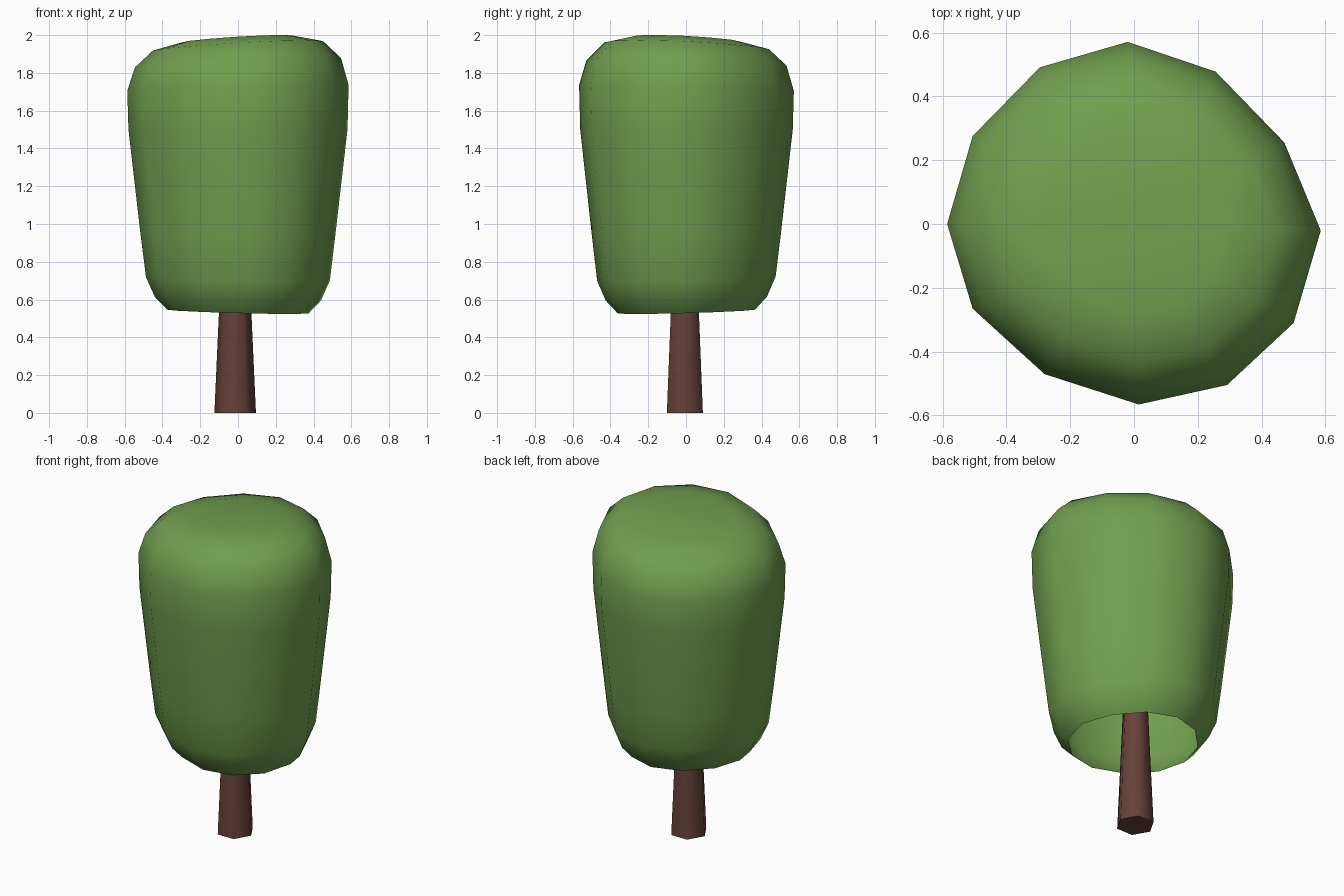
import bpy, bmesh, math

if "Cube" in bpy.data.objects:
    bpy.data.objects.remove(bpy.data.objects["Cube"])


def material(name, rgb):
    m = bpy.data.materials.new(name)
    m.diffuse_color = (*rgb, 1)
    m.use_nodes = True
    m.node_tree.nodes["Principled BSDF"].inputs["Base Color"].default_value = m.diffuse_color
    return m


def loft(name, rings, mat, cap_bottom, cap_top):
    """Skin a stack of equal-length rings of points into one object."""
    bm = bmesh.new()
    loops = [[bm.verts.new(p) for p in ring] for ring in rings]
    n = len(loops[0])
    for a, b in zip(loops, loops[1:]):
        for i in range(n):
            j = (i + 1) % n
            bm.faces.new((a[i], a[j], b[j], b[i]))
    if cap_bottom:
        bm.faces.new(loops[0][::-1])
    if cap_top:
        bm.faces.new(loops[-1])
    me = bpy.data.meshes.new(name)
    bm.to_mesh(me)
    bm.free()
    me.materials.append(mat)
    ob = bpy.data.objects.new(name, me)
    bpy.context.collection.objects.link(ob)
    bpy.ops.object.select_all(action='DESELECT')
    ob.select_set(True)
    bpy.context.view_layer.objects.active = ob
    bpy.ops.object.shade_smooth_by_angle(angle=math.radians(62))
    return ob


leaf = material("leaf green", (0.163, 0.342, 0.078))
bark = material("bark brown", (0.133, 0.053, 0.040))

# Crown: slightly irregular twelve-sided outline (angle, radius factor)
outline = [(-2, 1.0), (28.5, .915), (61.8, .925), (92, .975), (121, .978), (151.4, .983),
           (180, 1.0), (207.7, .975), (239.2, .935), (271.5, .966), (300, .995), (328.2, 1.005)]
# Crown profile: radius, height, tilt along x, tilt along y
profile = [(.375, .537, -.025, .025), (.440, .605, -.02, .025), (.487, .71, -.015, .025),
           (.516, .945, 0, .015), (.580, 1.50, 0, 0), (.586, 1.72, .025, -.026),
           (.546, 1.853, .045, -.025), (.450, 1.943, .055, -.038), (.295, 1.979, .058, -.045)]


def crown_ring(r, z, tx, ty):
    pts = []
    for deg, f in outline:
        a = math.radians(deg)
        x, y = r * f * math.cos(a), r * f * math.sin(a)
        pts.append((x, y, z + tx * x + ty * y))
    return pts


# Open underneath, closed on top
loft("tree_crown", [crown_ring(*p) for p in profile], leaf, False, True)


# Trunk: tapered six-sided column running up inside the crown
def trunk_ring(r, z):
    return [(-0.015 + r * math.cos(i * math.pi / 3),
             -0.006 + r * math.sin(i * math.pi / 3), z) for i in range(6)]


loft("tree_trunk", [trunk_ring(.11, 0), trunk_ring(.086, .53), trunk_ring(.07, .9)],
     bark, True, True)
